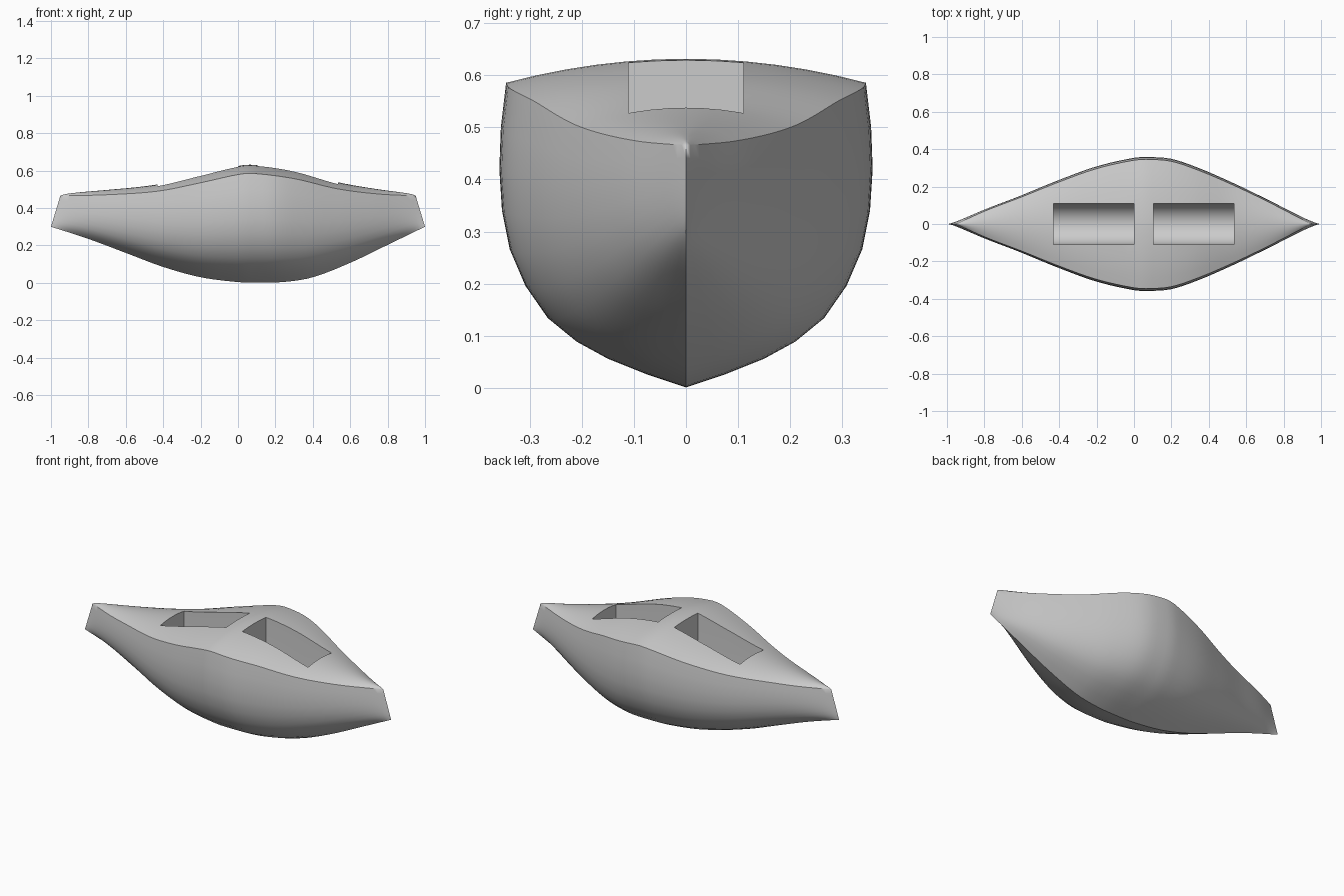
import bpy, bmesh, math

cube = bpy.data.objects.get("Cube")
if cube:
    bpy.data.objects.remove(cube, do_unlink=True)

grey = bpy.data.materials.new("plain_grey")
grey.use_nodes = True
grey.diffuse_color = (0.6, 0.6, 0.6, 1)
grey.node_tree.nodes["Principled BSDF"].inputs["Base Color"].default_value = (0.6, 0.6, 0.6, 1)


def smooth_curve(points):
    """Return a function that interpolates the points with a cubic Hermite curve."""
    last = len(points) - 1

    def slope(i):
        a, b = points[max(i - 1, 0)], points[min(i + 1, last)]
        return (b[1] - a[1]) / (b[0] - a[0])

    def evaluate(x):
        x = min(max(x, points[0][0]), points[last][0])
        i = 0
        while i < last - 1 and x > points[i + 1][0]:
            i += 1
        (left, start), (right, end) = points[i], points[i + 1]
        width = right - left
        t = (x - left) / width
        ease = t * t * (3 - 2 * t)
        bend = t * (1 - t) * ((1 - t) * slope(i) - t * slope(i + 1)) * width
        return start + (end - start) * ease + bend

    return evaluate


def mesh_object(name, bm):
    bmesh.ops.recalc_face_normals(bm, faces=bm.faces)
    mesh = bpy.data.meshes.new(name)
    bm.to_mesh(mesh)
    bm.free()
    mesh.materials.append(grey)
    obj = bpy.data.objects.new(name, mesh)
    bpy.context.collection.objects.link(obj)
    return obj


# Lines of the boat along its length: keel height, deck edge height, half width
keel = smooth_curve([(-1, .3), (-.8, .235), (-.6, .16), (-.4, .085), (-.2, .03), (0, .004),
                     (.1, .001), (.25, .005), (.4, .03), (.6, .107), (.8, .203), (1, .3)])
sheer = smooth_curve([(-.95, .465), (-.7, .471), (-.43, .49), (-.2, .535), (0, .579),
                      (.08, .585), (.3, .557), (.53, .503), (.75, .475), (.95, .465)])
beam = smooth_curve([(-.95, 0), (-.8, .068), (-.6, .145), (-.4, .225), (-.2, .296), (0, .341),
                     (.08, .345), (.2, .335), (.35, .285), (.53, .208), (.7, .127),
                     (.85, .05), (.95, 0)])

# Midship section from keel to deck edge, scaled to every station
half_section = [(0, 0), (.075, .025), (.15, .055), (.21, .088), (.265, .133), (.308, .195),
                (.338, .265), (.353, .34), (.358, .42), (.355, .5), (.345, .585)]
half_section = [(y / .345, z / .585) for y, z in half_section]
END = .95
STATIONS = 72
DECK_STEPS = 12


def station_ring(u):
    """One closed section: left side up, across the crowned deck, right side down."""
    low, high, half = keel(u), sheer(u * END), beam(u * END)
    crown = .046 * math.sqrt(max(half, 0) / .345)
    side = [(u * (1 - (1 - END) * g), half * f, low + (high - low) * g)
            for f, g in half_section]
    deck = []
    for i in range(1, DECK_STEPS):
        across = 1 - 2 * i / DECK_STEPS
        deck.append((u * END, half * across, high + crown * (1 - across ** 2)))
    mirrored = [(x, -y, z) for x, y, z in reversed(side[1:])]
    return side + deck + mirrored


# Hull and deck as one closed loft, pinched to a sharp stem at both ends
bm = bmesh.new()
rings = []
for i in range(STATIONS + 1):
    u = -math.cos(math.pi * i / STATIONS) * .4 + (2 * i / STATIONS - 1) * .6
    rings.append([bm.verts.new(p) for p in station_ring(u)])
for a, b in zip(rings, rings[1:]):
    for j in range(len(a)):
        k = (j + 1) % len(a)
        bm.faces.new((a[j], a[k], b[k], b[j]))
bmesh.ops.remove_doubles(bm, verts=bm.verts, dist=.00001)
hull = mesh_object("hull", bm)


def cockpit_cutter(name, x_min, x_max):
    """Straight-sided trough with a half-round floor."""
    radius, spring, top = .11, .36, .8
    outline = [(radius, top)]
    for i in range(25):
        angle = math.pi * i / 24
        outline.append((radius * math.cos(angle), spring - radius * math.sin(angle)))
    outline.append((-radius, top))
    bm = bmesh.new()
    face = bm.faces.new([bm.verts.new((x_min, y, z)) for y, z in outline])
    extruded = bmesh.ops.extrude_face_region(bm, geom=[face], use_keep_orig=True)["geom"]
    moved = [v for v in extruded if isinstance(v, bmesh.types.BMVert)]
    bmesh.ops.translate(bm, verts=moved, vec=(x_max - x_min, 0, 0))
    return mesh_object(name, bm)


# Two cockpits cut through the deck
bpy.ops.object.select_all(action="DESELECT")
bpy.context.view_layer.objects.active = hull
hull.select_set(True)
for name, x_min, x_max in (("rear_cockpit_cutter", -.43, 0), ("front_cockpit_cutter", .105, .535)):
    cutter = cockpit_cutter(name, x_min, x_max)
    cutter.hide_render = True
    cut = hull.modifiers.new(name, "BOOLEAN")
    cut.operation = "DIFFERENCE"
    cut.solver = "EXACT"
    cut.object = cutter
    bpy.ops.object.modifier_apply(modifier=cut.name)
    bpy.data.objects.remove(cutter, do_unlink=True)

bpy.ops.object.shade_smooth_by_angle(angle=math.radians(30))
